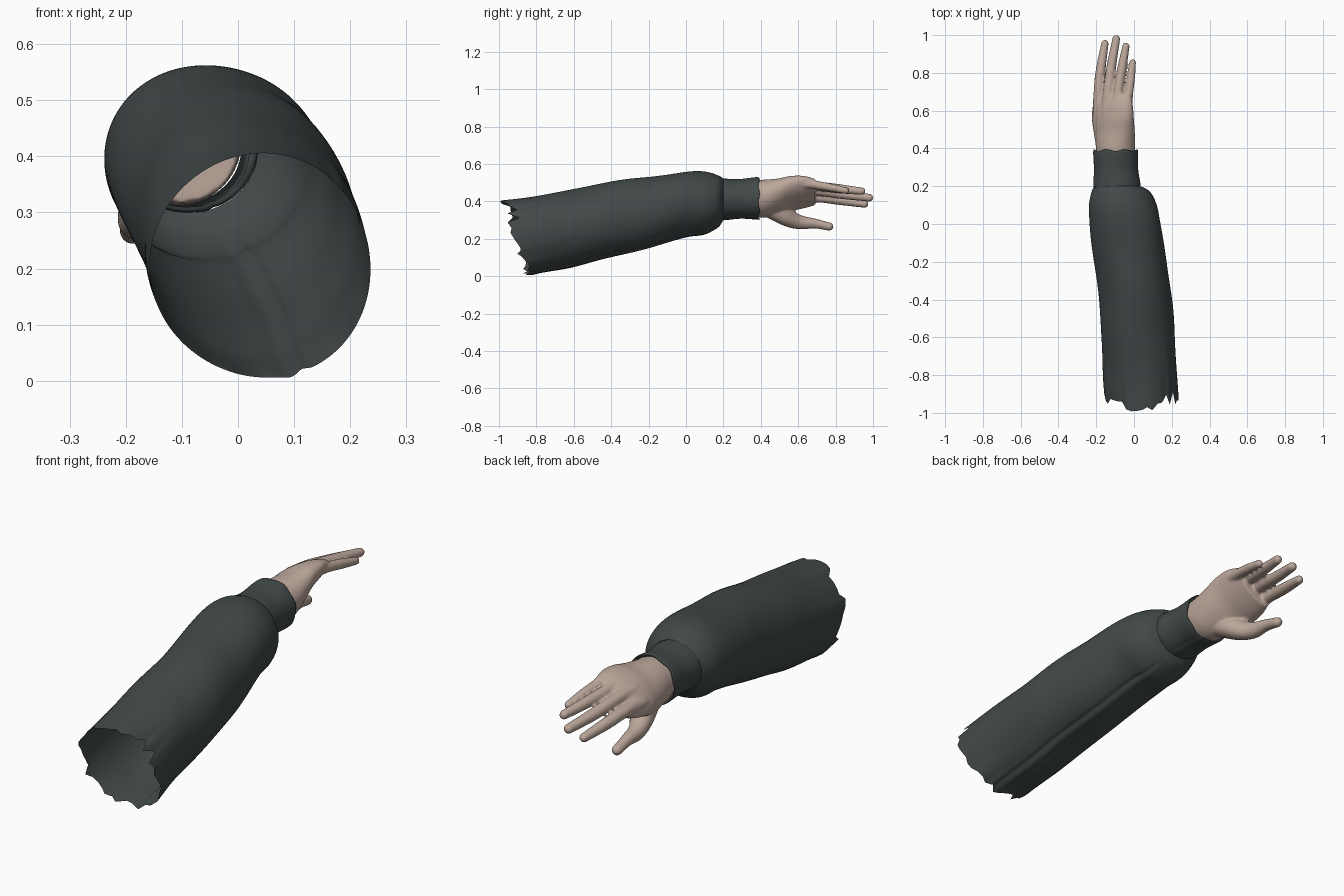
import bpy
import bmesh
import math
import random

random.seed(4)
cube = bpy.data.objects.get("Cube")
if cube:
    bpy.data.objects.remove(cube, do_unlink=True)


def make_material(name, colour):
    material = bpy.data.materials.new(name)
    material.use_nodes = True
    material.diffuse_color = (*colour, 1)
    shader = material.node_tree.nodes["Principled BSDF"]
    shader.inputs["Base Color"].default_value = (*colour, 1)
    shader.inputs["Roughness"].default_value = 0.8
    return material


def smooth_rows(rows, steps):
    """Catmull-Rom interpolation through a list of equal-length tuples."""
    result = []
    for i in range(len(rows) - 1):
        before, after = rows[max(i - 1, 0)], rows[min(i + 2, len(rows) - 1)]
        for step in range(steps):
            t = step / steps
            result.append(tuple(
                b + t * ((c - a) + t * (2 * a - 5 * b + 4 * c - d + t * (3 * (b - c) + d - a))) / 2
                for a, b, c, d in zip(before, rows[i], rows[i + 1], after)))
    result.append(rows[-1])
    return result


def loft(bm, sections, sides, tilt=0, shape=None, capped=True):
    """Skin elliptical sections (y, centre x, centre z, radius x, radius z)."""
    rings = []
    for y, cx, cz, rx, rz in sections:
        ring = []
        for i in range(sides):
            angle = math.tau * i / sides
            scale, shift = shape(angle, y) if shape else (1, 0)
            u, v = rx * scale * math.cos(angle), rz * scale * math.sin(angle)
            x = cx + u * math.cos(tilt) - v * math.sin(tilt)
            z = cz + u * math.sin(tilt) + v * math.cos(tilt)
            ring.append(bm.verts.new((x, y + shift, z)))
        rings.append(ring)
    for first, second in zip(rings, rings[1:]):
        for i in range(sides):
            j = (i + 1) % sides
            bm.faces.new((first[j], first[i], second[i], second[j]))
    if capped:
        bm.faces.new(rings[0])
        bm.faces.new(reversed(rings[-1]))


def finish(bm, name, material):
    mesh = bpy.data.meshes.new(name)
    bmesh.ops.recalc_face_normals(bm, faces=bm.faces)
    for face in bm.faces:
        face.smooth = True
    bm.to_mesh(mesh)
    bm.free()
    mesh.materials.append(material)
    obj = bpy.data.objects.new(name, mesh)
    bpy.context.collection.objects.link(obj)
    return obj


def from_outline(rows):
    """Turn (y, left, right, bottom, top) into section tuples."""
    return [(y, (l + r) / 2, (b + t) / 2, (r - l) / 2, (t - b) / 2) for y, l, r, b, t in rows]


cloth = make_material("dark grey cloth", (0.055, 0.066, 0.066))
skin = make_material("skin", (0.50, 0.385, 0.325))

# Sleeve: a loose tube with soft folds, a seam and a torn open end
SLEEVE_START, SLEEVE_END = -0.915, 0.2
teeth = [random.uniform(-0.02, 0.035) for _ in range(44)]
for notch in (4, 6):
    teeth[notch] = 0.06
seam_angle = math.radians(-68)


def seam(angle):
    offset = (angle - seam_angle + math.pi) % math.tau - math.pi
    groove = math.exp(-(offset / 0.05) ** 2)
    ridge = math.exp(-((offset + 0.13) / 0.08) ** 2)
    return 0.02 * ridge - 0.025 * groove


def sleeve_shape(angle, y):
    along = max(0, (SLEEVE_END - y) / (SLEEVE_END - SLEEVE_START))
    position = angle / math.tau * len(teeth)
    index, blend = int(position), position % 1
    tooth = teeth[index % len(teeth)] * (1 - blend) + teeth[(index + 1) % len(teeth)] * blend
    shift = (tooth - 0.065 * math.sin(angle)) * along ** 6
    fold = 0.012 * math.sin(3 * angle + 9 * y) + 0.007 * math.sin(2 * angle - 17 * y)
    return 1 + (fold + seam(angle)) * min(1, along * 8), shift


sleeve_outline = [
    (SLEEVE_START, -0.155, 0.238, 0.005, 0.405),
    (-0.75, -0.165, 0.225, 0.03, 0.435),
    (-0.6, -0.175, 0.215, 0.055, 0.465),
    (-0.4, -0.185, 0.2, 0.1, 0.505),
    (-0.2, -0.21, 0.175, 0.15, 0.53),
    (0, -0.235, 0.14, 0.21, 0.56),
    (0.1, -0.24, 0.12, 0.225, 0.56),
    (0.17, -0.225, 0.085, 0.26, 0.54),
    (SLEEVE_END, -0.21, 0.035, 0.3, 0.522),
]
bm = bmesh.new()
loft(bm, smooth_rows(from_outline(sleeve_outline), 8), 176, shape=sleeve_shape, capped=False)
finish(bm, "sleeve", cloth)


# Cuff: a snug band whose lip turns inward over the wrist
def cuff_shape(angle, y):
    return 1 + 0.6 * seam(angle), 0.004 * math.sin(7 * angle)


cuff_outline = [
    (0.185, -0.205, 0.02, 0.31, 0.515),
    (0.2, -0.215, 0.035, 0.3, 0.522),
    (0.29, -0.212, 0.022, 0.308, 0.52),
    (0.38, -0.216, 0.022, 0.303, 0.53),
    (0.388, -0.21, 0.015, 0.31, 0.523),
    (0.37, -0.2, 0.006, 0.318, 0.514),
]
bm = bmesh.new()
loft(bm, smooth_rows(from_outline(cuff_outline), 5), 96, shape=cuff_shape, capped=False)
finish(bm, "cuff", cloth)

# Hand: palm, four fingers and thumb, fused into one skin
bm = bmesh.new()
palm = [
    (0.33, -0.097, 0.415, 0.1, 0.096),
    (0.41, -0.098, 0.415, 0.108, 0.097),
    (0.49, -0.105, 0.424, 0.122, 0.082),
    (0.56, -0.112, 0.442, 0.13, 0.066),
    (0.63, -0.112, 0.45, 0.126, 0.052),
    (0.69, -0.11, 0.45, 0.108, 0.034),
]
loft(bm, smooth_rows(palm, 6), 40, tilt=math.radians(37))


def digit(path):
    """Round-ended finger through (y, x, z, radius) points."""
    rows = [(y, x, z, r, r) for y, x, z, r in smooth_rows(path, 7)]
    y, x, z, r = path[-1]
    for step in range(1, 6):
        angle = math.radians(step * 16)
        rows.append((y + r * math.sin(angle), x, z, r * math.cos(angle), r * math.cos(angle)))
    loft(bm, rows, 20)


# index finger
digit([(0.58, -0.185, 0.413, 0.034), (0.7, -0.187, 0.421, 0.027),
       (0.82, -0.176, 0.407, 0.026), (0.955, -0.154, 0.386, 0.02)])
# middle finger
digit([(0.58, -0.143, 0.46, 0.034), (0.7, -0.136, 0.458, 0.028),
       (0.84, -0.119, 0.438, 0.026), (0.98, -0.094, 0.42, 0.021)])
# ring finger
digit([(0.58, -0.092, 0.493, 0.034), (0.7, -0.083, 0.482, 0.026),
       (0.82, -0.065, 0.468, 0.025), (0.94, -0.043, 0.455, 0.02)])
# little finger
digit([(0.56, -0.042, 0.505, 0.031), (0.67, -0.03, 0.492, 0.024),
       (0.77, -0.017, 0.475, 0.022), (0.855, -0.007, 0.458, 0.018)])
# thumb with its fleshy base
digit([(0.43, -0.12, 0.375, 0.06), (0.53, -0.15, 0.325, 0.058), (0.61, -0.176, 0.29, 0.039),
       (0.69, -0.184, 0.282, 0.027), (0.765, -0.188, 0.266, 0.023)])

hand = finish(bm, "hand", skin)
remesh = hand.modifiers.new("fuse", "REMESH")
remesh.mode = "VOXEL"
remesh.voxel_size = 0.006
remesh.use_smooth_shade = True
soften = hand.modifiers.new("soften", "SMOOTH")
soften.factor = 0.5
soften.iterations = 5
